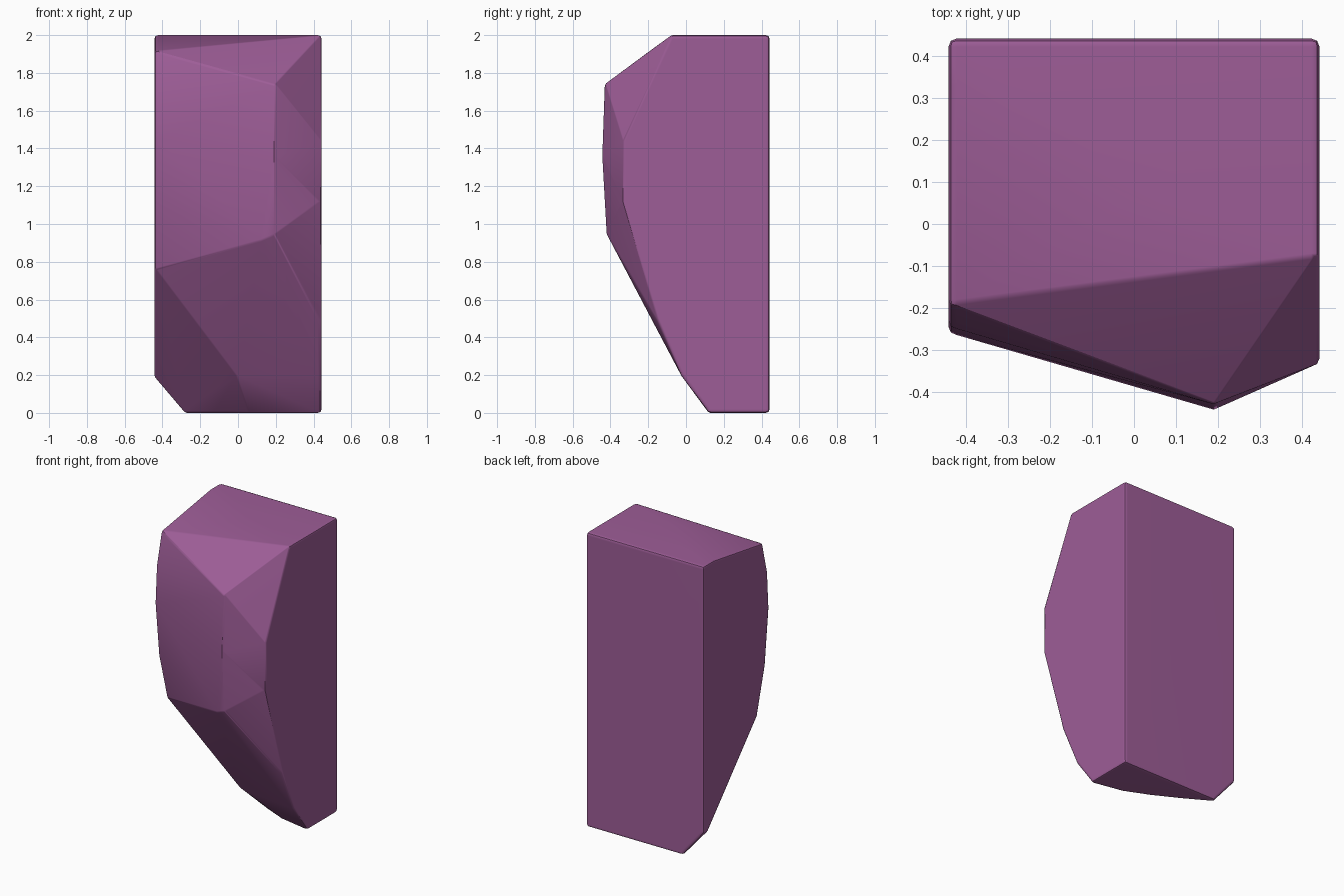
import bpy, bmesh, math
from itertools import product
from mathutils import Vector

if "Cube" in bpy.data.objects:
    bpy.data.objects.remove(bpy.data.objects["Cube"])

R = 0.02  # edge rounding radius
W, D, H = 0.443, 0.443, 2.0

# outlines of the flat sides as (y, z), and of top and bottom as (x, y)
right_side = [(D, 0), (D, H), (-0.09, H), (-0.34, 1.44), (-0.34, 1.12),
              (-0.16, 0.5), (-0.03, 0.21), (0.11, 0)]
left_side = [(D, 0.2), (D, H), (0.31, H), (-0.2, 1.9), (-0.25, 1.7), (-0.265, 1.45),
             (-0.225, 1.08), (-0.14, 0.77), (0.4, 0.2)]
top_curve = [(-0.2, 0.14), (0, 0.04), (0.1, 0.0), (0.3, -0.06)]
bottom_curve = [(-0.27, D), (-0.11, 0.31), (0.06, 0.22), (0.22, 0.15)]
# front ridge and lower belly
ridge = [(0.19, -0.43, 1.73), (0.19, -0.443, 1.36), (0.19, -0.42, 0.95),
         (0.12, -0.4, 0.92), (0.0, 0.03, 0.21)]

points = [(W, y, z) for y, z in right_side] + [(-W, y, z) for y, z in left_side]
points += [(x, y, H) for x, y in top_curve] + [(x, y, 0) for x, y in bottom_curve] + ridge


def clamp(v, low, high):
    return max(low, min(high, v))


# rounded hull: a small ball at every corner, wrapped together
balls = [Vector(d).normalized() * R for d in product((-1, 0, 1), repeat=3) if any(d)]
bm = bmesh.new()
for x, y, z in points:
    front = R if y < 0.4 else 0
    c = Vector((clamp(x, R - W, W - R), clamp(y + front, R - D, D - R), clamp(z, R, H - R)))
    for b in balls:
        bm.verts.new(c + b)
hull = bmesh.ops.convex_hull(bm, input=bm.verts[:])
loose = [v for v in bm.verts if not v.link_faces]
bmesh.ops.delete(bm, geom=loose, context='VERTS')
bmesh.ops.dissolve_limit(bm, angle_limit=math.radians(0.5), verts=bm.verts[:], edges=bm.edges[:])
bmesh.ops.recalc_face_normals(bm, faces=bm.faces[:])

mesh = bpy.data.meshes.new("faceted_block")
bm.to_mesh(mesh)
bm.free()
block = bpy.data.objects.new("faceted_block", mesh)
bpy.context.collection.objects.link(block)

# purple finish
mat = bpy.data.materials.new("purple")
mat.diffuse_color = (0.34, 0.11, 0.31, 1)
mat.use_nodes = True
mat.node_tree.nodes["Principled BSDF"].inputs["Base Color"].default_value = mat.diffuse_color
mesh.materials.append(mat)

bpy.context.view_layer.objects.active = block
block.select_set(True)
bpy.ops.object.shade_smooth_by_angle(angle=math.radians(30))
weighted = block.modifiers.new("flat_shading", 'WEIGHTED_NORMAL')
weighted.keep_sharp = True
